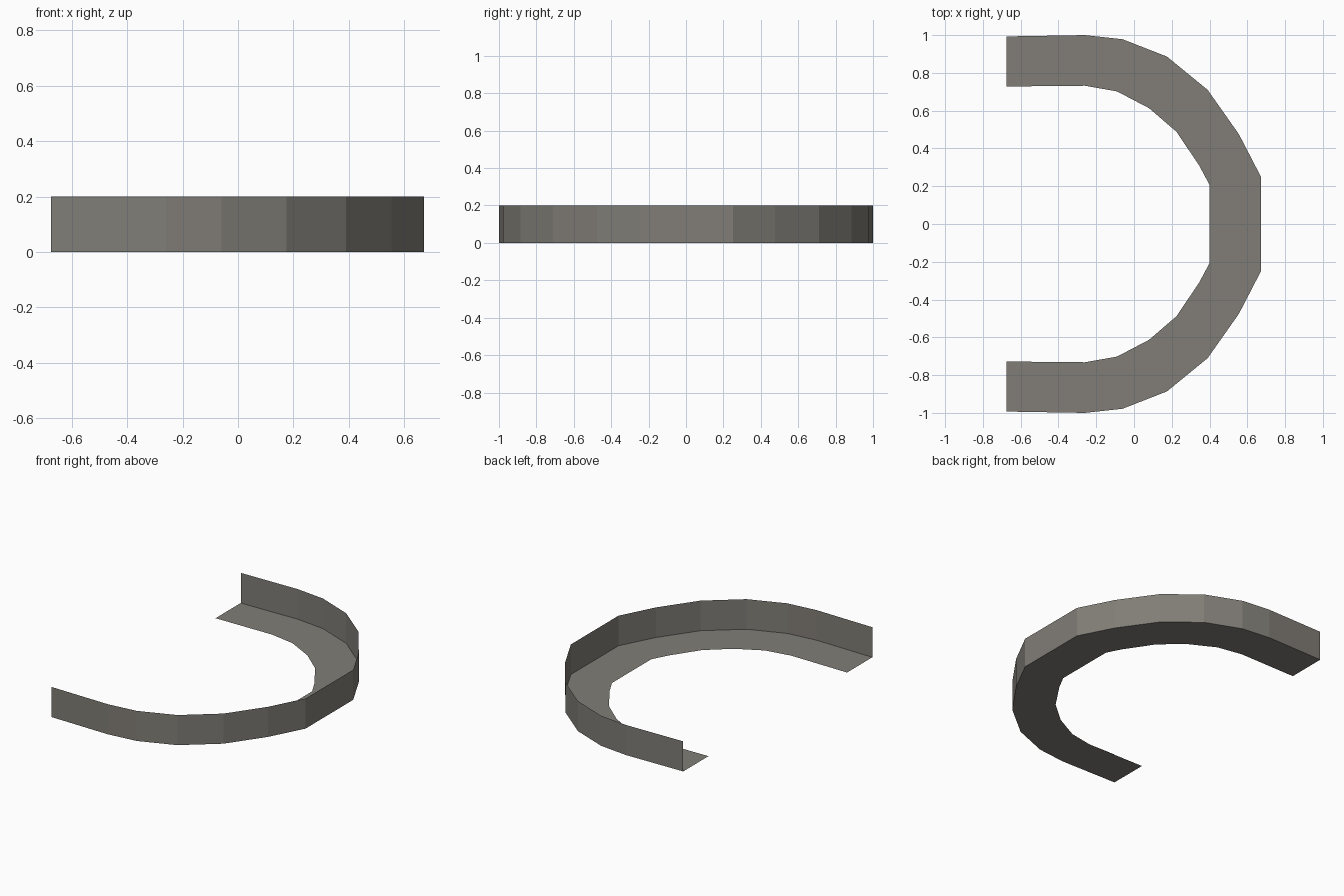
import bpy

if "Cube" in bpy.data.objects:
    bpy.data.objects.remove(bpy.data.objects["Cube"])

# half profiles, from the open end to the closed end
OUTER = [(-0.675, 0.993), (-0.26, 1.0), (-0.06, 0.978), (0.175, 0.886),
         (0.39, 0.71), (0.555, 0.476), (0.672, 0.25)]
INNER = [(-0.675, 0.728), (-0.26, 0.732), (-0.09, 0.702), (0.08, 0.613),
         (0.225, 0.488), (0.345, 0.31), (0.4, 0.207)]
HEIGHT = 0.2

stone = bpy.data.materials.new("warm_grey")
stone.diffuse_color = (0.22, 0.208, 0.185, 1)
stone.use_nodes = True
stone.node_tree.nodes["Principled BSDF"].inputs["Base Color"].default_value = stone.diffuse_color


def mirrored(half):
    """Complete a half profile by mirroring it in y."""
    return half + [(x, -y) for x, y in reversed(half)]


def strip(name, a, b):
    """Sheet of quads between two matching rows of points."""
    n = len(a)
    faces = [(i, i + 1, n + i + 1, n + i) for i in range(n - 1)]
    mesh = bpy.data.meshes.new(name)
    mesh.from_pydata(a + b, [], faces)
    mesh.materials.append(stone)
    obj = bpy.data.objects.new(name, mesh)
    bpy.context.collection.objects.link(obj)


outer = [(x, y, 0) for x, y in mirrored(OUTER)]
inner = [(x, y, 0) for x, y in mirrored(INNER)]
top = [(x, y, HEIGHT) for x, y, z in outer]

# flat floor ledge, facing up
strip("floor_ledge", inner, outer)
# thin upright wall on the outer edge, facing outward
strip("outer_wall", top, outer)
